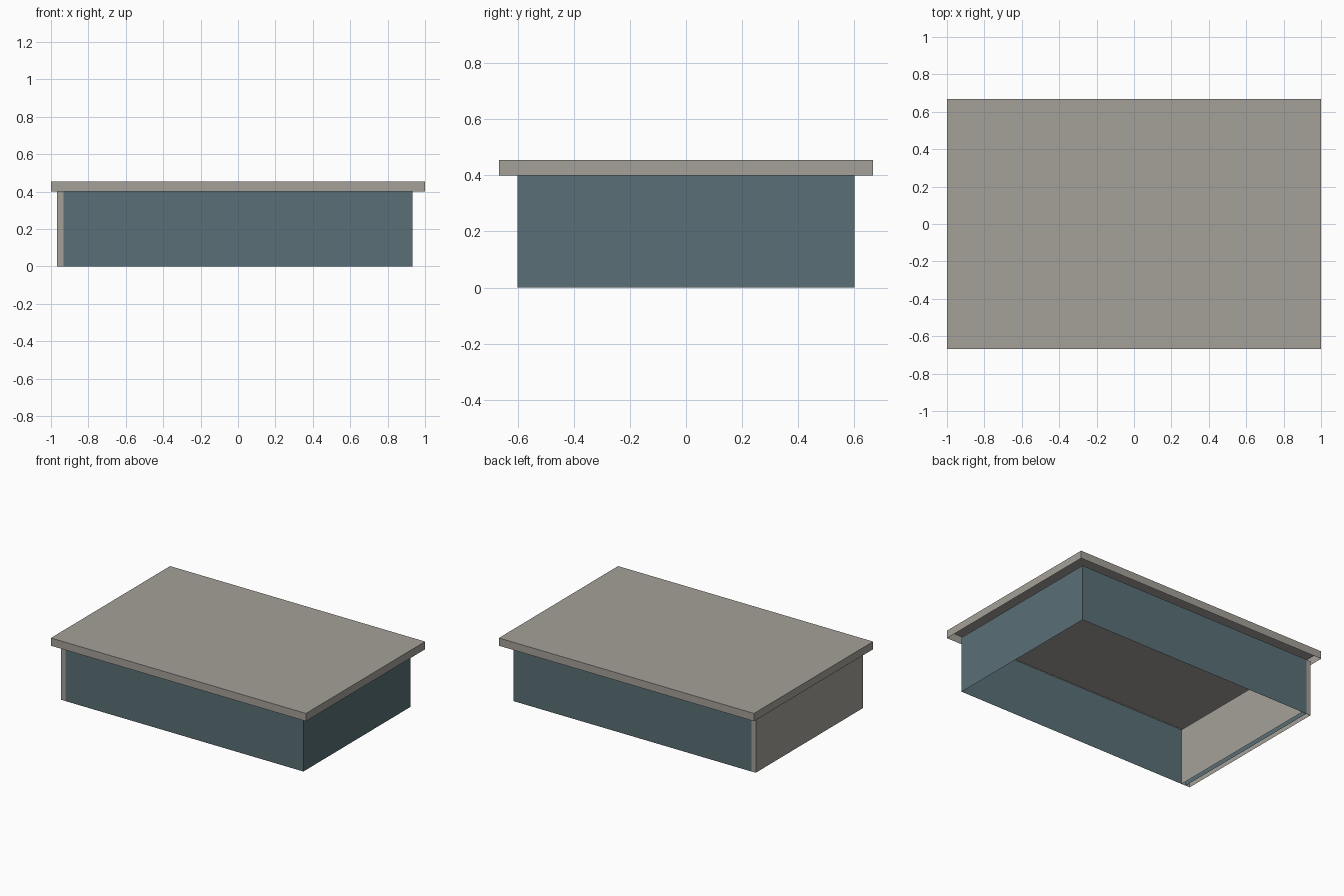
import bpy
import bmesh
from mathutils import Vector

default = bpy.data.objects.get("Cube")
if default:
    bpy.data.objects.remove(default, do_unlink=True)


def make_material(name, rgb):
    mat = bpy.data.materials.new(name)
    mat.use_nodes = True
    color = (*rgb, 1.0)
    mat.diffuse_color = color
    bsdf = mat.node_tree.nodes["Principled BSDF"]
    bsdf.inputs["Base Color"].default_value = color
    bsdf.inputs["Roughness"].default_value = 0.8
    return mat


warm_grey = make_material("warm_grey", (0.375, 0.355, 0.322))
slate_blue = make_material("slate_blue", (0.1, 0.16, 0.18))


def thin_shell(name, low, high, material, has_top):
    """Thin-walled box without a bottom, optionally without a top."""
    low, high = Vector(low), Vector(high)
    bm = bmesh.new()
    bmesh.ops.create_cube(bm, size=1)
    bmesh.ops.scale(bm, vec=high - low, verts=bm.verts)
    bmesh.ops.translate(bm, vec=(low + high) / 2, verts=bm.verts)
    bm.normal_update()
    openings = [f for f in bm.faces if f.normal.z < -0.5
                or (f.normal.z > 0.5 and not has_top)]
    bmesh.ops.delete(bm, geom=openings, context="FACES")
    mesh = bpy.data.meshes.new(name)
    bm.to_mesh(mesh)
    bm.free()
    mesh.materials.append(material)
    obj = bpy.data.objects.new(name, mesh)
    bpy.context.collection.objects.link(obj)


# Overhanging lid with a shallow skirt, hollow underneath
thin_shell("lid", (-1, -0.667, 0.4), (1, 0.667, 0.455), warm_grey, True)

# Main body: four walls, open to the lid above
thin_shell("body", (-0.933, -0.6, 0), (0.933, 0.6, 0.4), slate_blue, False)

# Hollow end panel overlapping the right end of the body
thin_shell("end_panel", (-0.967, -0.599, 0), (-0.9, 0.599, 0.4), warm_grey, False)
